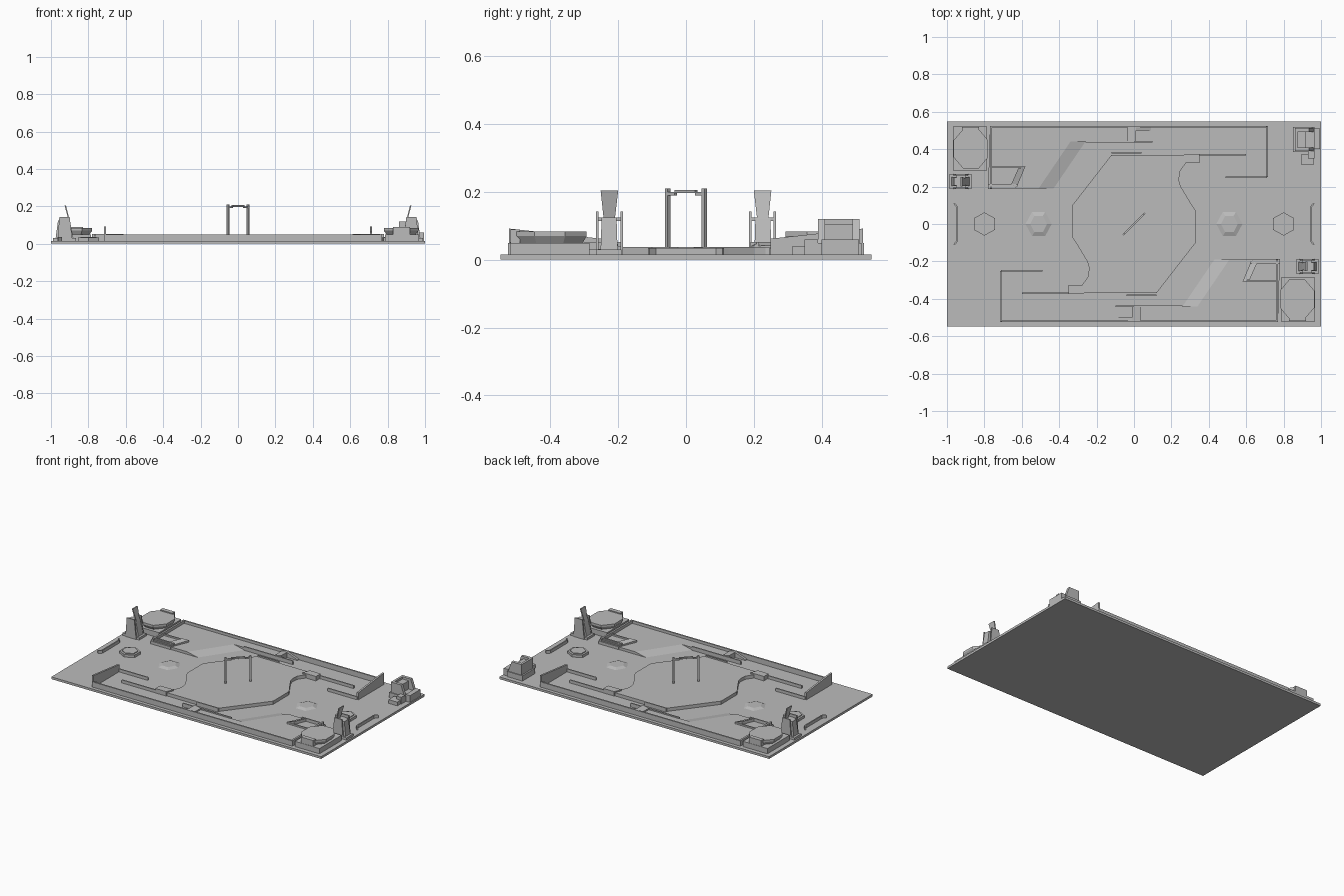
import bpy, bmesh, math

if "Cube" in bpy.data.objects:
    bpy.data.objects.remove(bpy.data.objects["Cube"])

grey = bpy.data.materials.new("field_grey")
grey.diffuse_color = (0.5, 0.5, 0.5, 1)
grey.use_nodes = True
grey.node_tree.nodes["Principled BSDF"].inputs["Base Color"].default_value = grey.diffuse_color
FLOOR = 0.015


def prism(name, pts, z0, z1, top=None, twin=True):
    """Solid over an outline; z1 may be a list of heights, top a second outline.
    twin adds the copy turned half a circle about the field centre."""
    top = top or pts
    n = len(pts)
    zs = z1 if isinstance(z1, (list, tuple)) else [z1] * n
    for side, s in (("", 1), ("_twin", -1))[:2 if twin else 1]:
        bm = bmesh.new()
        lo = [bm.verts.new((s * x, s * y, z0)) for x, y in pts]
        hi = [bm.verts.new((s * x, s * y, z)) for (x, y), z in zip(top, zs)]
        bm.faces.new(lo[::-1])
        bm.faces.new(hi)
        for i in range(n):
            j = (i + 1) % n
            bm.faces.new((lo[i], lo[j], hi[j], hi[i]))
        bmesh.ops.recalc_face_normals(bm, faces=bm.faces)
        me = bpy.data.meshes.new(name + side)
        bm.to_mesh(me)
        bm.free()
        me.materials.append(grey)
        bpy.context.collection.objects.link(bpy.data.objects.new(name + side, me))


def rect(x0, x1, y0, y1):
    return [(x0, y0), (x1, y0), (x1, y1), (x0, y1)]


def ngon(cx, cy, rx, ry, n, a0=0.0):
    return [(cx + rx * math.cos(a0 + math.tau * i / n),
             cy + ry * math.sin(a0 + math.tau * i / n)) for i in range(n)]


def wall(name, path, z1, t=0.008, z0=FLOOR):
    """Thin wall along a path, one straight piece per segment."""
    for (ax, ay), (bx, by) in zip(path, path[1:]):
        d = math.hypot(bx - ax, by - ay)
        nx, ny = -(by - ay) / d * t / 2, (bx - ax) / d * t / 2
        prism(name, [(ax + nx, ay + ny), (ax - nx, ay - ny),
                     (bx - nx, by - ny), (bx + nx, by + ny)], z0, z1)


# Ground slab
prism("ground_slab", rect(-1, 1, -0.548, 0.548), 0, FLOOR, twin=False)

# Central plateau, point symmetric outline
half = [(0.12, -0.37), (0.33, -0.1), (0.33, 0.07), (0.295, 0.125), (0.25, 0.2),
        (0.24, 0.235), (0.245, 0.28), (0.28, 0.33), (0.27, 0.37)]
prism("central_plateau", half + [(-x, -y) for x, y in half], FLOOR, 0.037, twin=False)
wall("plateau_kerb", [(-0.12, 0.38), (0.04, 0.38)], 0.042)
prism("plateau_step", [(0.25, 0.325), (0.35, 0.325), (0.35, 0.375), (0.27, 0.375)],
      FLOOR, 0.045)

# Side highland with a sloping diagonal flank
low = [(-0.77, 0.52), (0, 0.52), (0, 0.44), (-0.26, 0.44), (-0.43, 0.19), (-0.78, 0.19)]
high = low[:3] + [(-0.34, 0.44), (-0.51, 0.19), (-0.78, 0.19)]
prism("side_highland", low, FLOOR, 0.032, top=high)
wall("highland_kerb", [(-0.26, 0.44), (0.1, 0.44)], 0.04)

# Perimeter rail, end wedge and low lane walls
wall("long_rail", [(-0.77, 0.52), (0.715, 0.52)], 0.05, 0.01)
wall("rail_end", [(-0.765, 0.19), (-0.765, 0.52)], 0.052, 0.012)
prism("end_wedge", rect(0.705, 0.717, 0.25, 0.522), FLOOR, [0.062, 0.062, 0.092, 0.092])
wall("lane_wall_inner", [(0.27, 0.37), (0.6, 0.37)], 0.035)
wall("lane_wall_outer", [(0.49, 0.25), (0.71, 0.25)], 0.035)

# Small ramp block bridging the lane
prism("lane_block", rect(-0.035, 0.012, 0.44, 0.52), FLOOR, [0.042, 0.05, 0.05, 0.042])
prism("lane_ramp", rect(0.012, 0.09, 0.5, 0.52), FLOOR, [0.05, 0.02, 0.02, 0.05])

# Stairs and side bars beside the highland
for i in range(4):
    prism("stair_%d" % i, rect(-0.78, -0.63 + 0.003 * i, 0.187 + 0.007 * i, 0.215),
          FLOOR, 0.034 + 0.006 * i)
prism("stair_landing", [(-0.63, 0.19), (-0.655, 0.215), (-0.62, 0.295), (-0.58, 0.31)],
      FLOOR, [0.04, 0.052, 0.052, 0.045])
wall("stair_rear_bar", [(-0.77, 0.305), (-0.585, 0.305)], 0.042)

# Low hexagonal mounds and raised hexagonal pads
prism("hex_mound", ngon(-0.51, 0, 0.07, 0.075, 6), FLOOR, 0.024,
      top=ngon(-0.51, 0, 0.045, 0.05, 6))
prism("hex_pad", ngon(-0.8, 0, 0.065, 0.062, 6, math.pi / 6), FLOOR, 0.032)
prism("hex_pad_cap", ngon(-0.8, 0, 0.05, 0.048, 6, math.pi / 6), 0.032, 0.037)

# End barriers with angled tips
wall("end_barrier", [(-0.962, 0.11), (-0.944, 0.09), (-0.944, -0.09), (-0.962, -0.11)], 0.035)

# Octagonal platform in the corner
prism("platform_base", rect(-0.968, -0.785, 0.285, 0.52), FLOOR, 0.05)
a = math.pi / 8
prism("platform_body", ngon(-0.872, 0.402, 0.085, 0.105, 8, a), 0.05, 0.07,
      top=ngon(-0.872, 0.402, 0.1, 0.118, 8, a))
prism("platform_top", ngon(-0.872, 0.402, 0.1, 0.118, 8, a), 0.07, 0.083)
prism("platform_steps", rect(-0.92, -0.83, 0.49, 0.518), 0.05, 0.09)

# Tower with posts, tapering body and leaning panel
prism("tower_foot", rect(-0.99, -0.865, 0.19, 0.265), FLOOR, 0.03)
prism("tower_body", rect(-0.975, -0.88, 0.202, 0.252), 0.03, 0.125,
      top=rect(-0.962, -0.9, 0.205, 0.249))
for y in (0.19, 0.262):
    prism("tower_post", rect(-0.965, -0.885, y - 0.004, y + 0.004), FLOOR, 0.143,
          top=rect(-0.955, -0.9, y - 0.004, y + 0.004))
prism("tower_crossbar", rect(-0.95, -0.9, 0.19, 0.262), 0.115, 0.125)
prism("tower_panel", rect(-0.905, -0.898, 0.21, 0.243), 0.12, 0.205,
      top=rect(-0.927, -0.92, 0.2, 0.252))

# Single corner station with walls, hood and side unit
prism("station_foot", rect(0.85, 0.965, 0.385, 0.518), FLOOR, 0.05, twin=False)
prism("station_back", rect(0.86, 0.875, 0.39, 0.51), 0.05, 0.12, twin=False)
prism("station_core", rect(0.875, 0.92, 0.40, 0.5), 0.05, 0.105, twin=False)
for y in (0.39, 0.492):
    prism("station_cheek", rect(0.86, 0.96, y, y + 0.02), 0.05, 0.12,
          top=rect(0.86, 0.935, y, y + 0.02), twin=False)
prism("station_side_unit", rect(0.895, 0.96, 0.315, 0.375), FLOOR, 0.04, twin=False)
prism("station_side_arm", rect(0.93, 0.965, 0.35, 0.39), FLOOR, 0.06, twin=False)
prism("station_rear_pad", rect(0.962, 0.995, 0.4, 0.51), FLOOR, 0.06, twin=False)

# Central gate on the diagonal: two posts and a raised beam
r = 0.008
prism("gate_post", ngon(0.054, 0.054, r, r, 4), 0.037, 0.21)
d = 0.004
prism("gate_beam", [(-0.03 - d, -0.03 + d), (-0.03 + d, -0.03 - d),
                    (0.03 + d, 0.03 - d), (0.03 - d, 0.03 + d)], 0.197, 0.206, twin=False)
prism("gate_beam_arm", [(0.03 - d, 0.03 + d), (0.03 + d, 0.03 - d),
                        (0.054 + d, 0.054 - d), (0.054 - d, 0.054 + d)], 0.19, 0.2)
